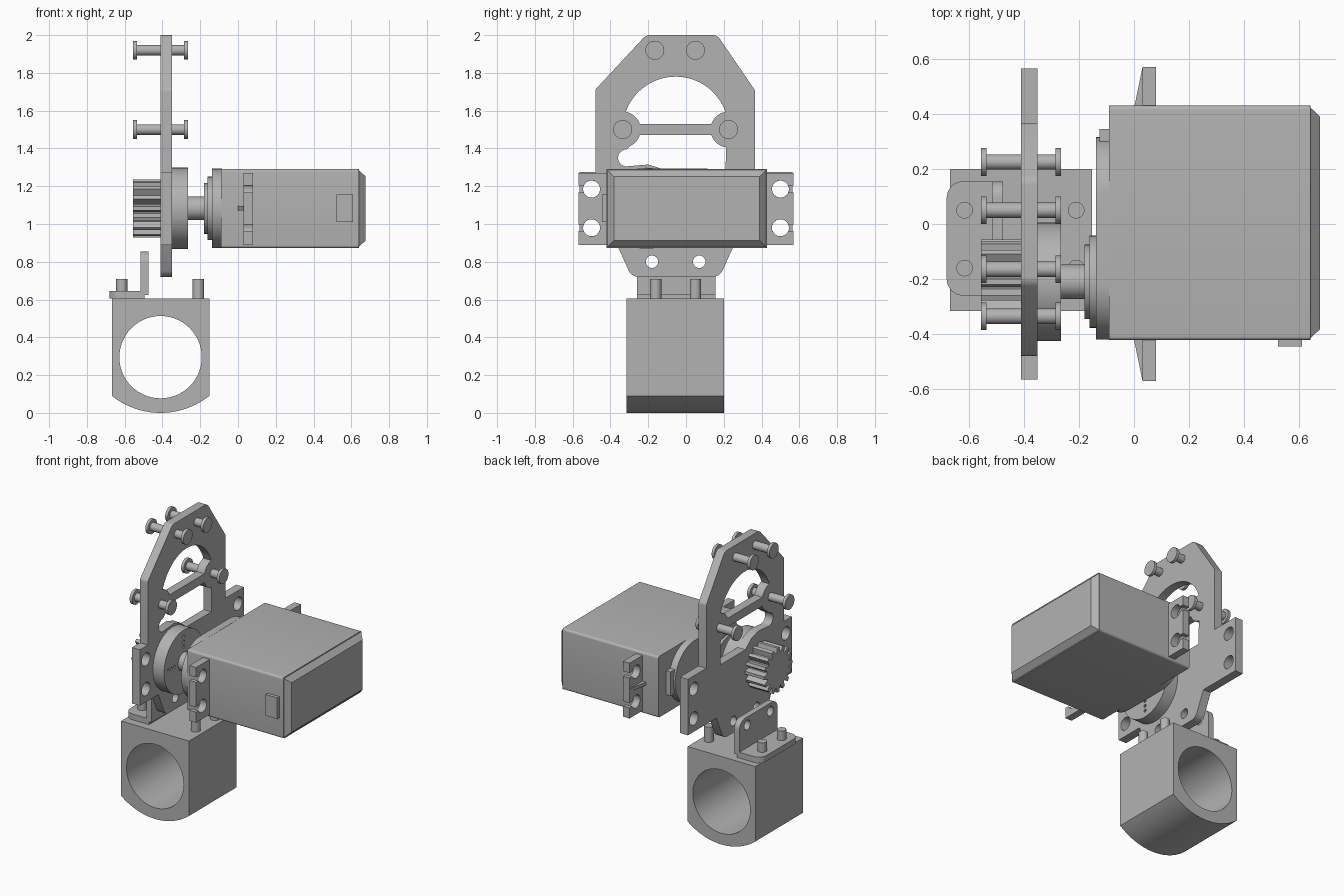
import bpy, bmesh
from math import pi, sin, cos, asin, radians
from mathutils import Vector

cube = bpy.data.objects.get("Cube")
if cube:
    bpy.data.objects.remove(cube, do_unlink=True)

grey = bpy.data.materials.new("plain grey")
grey.use_nodes = True
TONE = (0.45, 0.45, 0.45, 1)
grey.diffuse_color = TONE
grey.node_tree.nodes["Principled BSDF"].inputs["Base Color"].default_value = TONE


def finish(name, bm, bevel=0):
    """Turn a bmesh into a shaded, coloured object."""
    bmesh.ops.remove_doubles(bm, verts=bm.verts, dist=0.0001)
    bmesh.ops.recalc_face_normals(bm, faces=bm.faces)
    mesh = bpy.data.meshes.new(name)
    bm.to_mesh(mesh)
    bm.free()
    mesh.materials.append(grey)
    obj = bpy.data.objects.new(name, mesh)
    bpy.context.collection.objects.link(obj)
    if bevel:
        mod = obj.modifiers.new("soft edges", "BEVEL")
        mod.width, mod.segments = bevel, 3
    bpy.ops.object.select_all(action="DESELECT")
    obj.select_set(True)
    bpy.context.view_layer.objects.active = obj
    bpy.ops.object.shade_smooth_by_angle(angle=radians(30))
    return obj


def prism(name, axis, lo, hi, loops, bevel=0):
    """Extrude an outline with holes (first loop is the outside) along an axis."""
    curve = bpy.data.curves.new(name, "CURVE")
    curve.dimensions, curve.fill_mode = "2D", "BOTH"
    curve.extrude = (hi - lo) / 2
    for loop in loops:
        spline = curve.splines.new("POLY")
        spline.points.add(len(loop) - 1)
        for point, (u, v) in zip(spline.points, loop):
            point.co = (u, v, 0, 1)
        spline.use_cyclic_u = True
    helper = bpy.data.objects.new(name + " outline", curve)
    mesh = helper.to_mesh()
    bm = bmesh.new()
    bm.from_mesh(mesh)
    helper.to_mesh_clear()
    bpy.data.objects.remove(helper)
    bpy.data.curves.remove(curve)
    mid = (lo + hi) / 2
    for vert in bm.verts:
        u, v, w = vert.co
        w += mid
        vert.co = {"x": (w, u, v), "y": (u, w, v), "z": (u, v, w)}[axis]
    return finish(name, bm, bevel)


def arc(u, v, r, start=0, end=2 * pi, n=24):
    step = (end - start) / n
    full = abs(end - start) > 6.28
    return [(u + r * cos(start + i * step), v + r * sin(start + i * step))
            for i in range(n if full else n + 1)]


def rect(u0, u1, v0, v1, r=0):
    if not r:
        return [(u0, v0), (u1, v0), (u1, v1), (u0, v1)]
    corners = [(u1 - r, v1 - r), (u0 + r, v1 - r), (u0 + r, v0 + r), (u1 - r, v0 + r)]
    return [p for i, (u, v) in enumerate(corners)
            for p in arc(u, v, r, i * pi / 2, (i + 1) * pi / 2, 6)]


def disc(name, axis, lo, hi, u, v, r):
    return prism(name, axis, lo, hi, [arc(u, v, r, n=40)])


# Clamp block with a round bore and curved underside
BX, BZ = -0.41, 0.295
half = asin(0.258 / 0.415)
under = arc(BX, 0.415, 0.415, -pi / 2 - half, -pi / 2 + half, 20)
prism("clamp_block", "y", -0.315, 0.2,
      [under + [(-0.152, 0.605), (-0.668, 0.605)], arc(BX, BZ, 0.218, n=56)])

# Block pegs
for x in (-0.615, -0.21):
    for y in (-0.16, 0.05):
        disc("block_peg", "z", 0.6, 0.71, x, y, 0.03)

# Angle bracket on the block
screw_holes = [arc(y, 0.8, 0.033) for y in (-0.18, 0.07)]
foot = (arc(-0.62, 0.095, 0.06, pi / 2, pi, 8) + arc(-0.62, -0.2, 0.06, pi, 1.5 * pi, 8)
        + [(-0.495, -0.26), (-0.495, 0.155)])
prism("bracket_foot", "z", 0.605, 0.645, [foot])
wall = ([(-0.26, 0.625), (0.155, 0.625)] + arc(0.095, 0.795, 0.06, 0, pi / 2, 8)
        + arc(-0.2, 0.795, 0.06, pi / 2, pi, 8))
prism("bracket_wall", "x", -0.515, -0.475, [wall] + screw_holes)

# Mounting plate outline, symmetrical tower with wide ears
MID, BOSS_L, BOSS_R, BZ2 = -0.055, -0.335, 0.225, 1.5
outline = (arc(0.14, 0.78, 0.06, -pi / 2, -0.5, 6)
           + [(0.255, 0.89), (0.565, 0.89), (0.565, 1.275), (0.365, 1.275)]
           + arc(0.335, 1.7, 0.03, 0, pi / 4, 4) + arc(0.14, 1.95, 0.05, pi / 4, pi / 2, 4)
           + arc(-0.19, 1.95, 0.05, pi / 2, 0.75 * pi, 4)
           + arc(-0.45, 1.7, 0.03, 0.75 * pi, pi, 4)
           + [(-0.48, 1.275), (-0.565, 1.275), (-0.565, 0.89), (-0.365, 0.89)]
           + arc(-0.25, 0.78, 0.06, pi + 0.5, 1.5 * pi, 6))
ear_holes = [arc(y, z, 0.045) for y in (-0.5, 0.5) for z in (0.98, 1.185)]
# Arched window above the crossbar and stepped window below it
R = 0.095
bar, meet = asin(0.03 / R), 2 * asin(R / 0.56)
lift = pi / 2 - meet / 2
arch = (arc(MID, BZ2, 0.28, meet, pi - meet, 32)
        + arc(BOSS_L, BZ2, R, lift, bar, 8)
        + arc(BOSS_R, BZ2, R, pi - bar, pi - lift, 8))
lower = (arc(BOSS_R, BZ2, R, pi + bar, 1.5 * pi - 0.15, 8)
         + [(0.21, 1.24), (-0.06, 1.24), (-0.12, 1.29), (-0.2, 1.315)]
         + arc(-0.315, 1.35, 0.045, 1.5 * pi, pi / 2, 10)
         + arc(BOSS_L, BZ2, R, -1.1, -bar, 8))
prism("mounting_plate", "x", -0.41, -0.35, [outline, arch, lower] + ear_holes + screw_holes)

# Spool-shaped standoffs through the plate
for y, z in ((-0.165, 1.92), (0.05, 1.92), (BOSS_L, BZ2), (BOSS_R, BZ2)):
    disc("standoff_shank", "x", -0.54, -0.28, y, z, 0.028)
    for x in (-0.555, -0.285):
        disc("standoff_flange", "x", x, x + 0.02, y, z, 0.05)

# Output gear behind the plate
GY, GZ, TEETH = -0.21, 1.083, 16
teeth = []
for i in range(TEETH):
    for offset, r in ((-0.42, 0.118), (-0.17, 0.154), (0.17, 0.154), (0.42, 0.118)):
        a = (i + offset) * 2 * pi / TEETH
        teeth.append((GY + r * cos(a), GZ + r * sin(a)))
prism("gear", "x", -0.555, -0.4, [teeth])

# Servo horn with a cross of small holes
pin_holes = [arc(GY + d * cos(a), GZ + d * sin(a), 0.011, n=10)
             for a in (0, pi / 2, pi, 1.5 * pi) for d in (0.1, 0.135, 0.17)]
prism("servo_horn", "x", -0.35, -0.265, [arc(GY, GZ, 0.215, n=56)] + pin_holes)

# Servo shaft, collars and gearbox cover
disc("servo_shaft", "x", -0.27, -0.17, GY, GZ, 0.063)
disc("outer_collar", "x", -0.18, -0.15, GY, GZ, 0.135)
disc("inner_collar", "x", -0.162, -0.13, GY, GZ, 0.168)
cover = arc(GY, GZ, 0.21, pi / 2, 1.5 * pi, 28) + arc(0.105, GZ, 0.21, -pi / 2, pi / 2, 28)
prism("gearbox_cover", "x", -0.138, -0.085, [cover])
prism("cover_tab", "x", -0.125, -0.085, [rect(0.3, 0.345, 1.0, 1.165)])

# Servo case with a chamfered end
prism("servo_case", "x", -0.09, 0.64, [rect(-0.422, 0.43, 0.872, 1.292, 0.015)])
bm = bmesh.new()
bmesh.ops.create_cube(bm, size=1)
for v in bm.verts:
    inset = 0.04 if v.co.x > 0 else 0.002
    v.co = Vector((0.675 if v.co.x > 0 else 0.635,
                   0.43 - inset if v.co.y > 0 else -0.422 + inset,
                   1.292 - inset if v.co.z > 0 else 0.872 + inset))
finish("case_end", bm)
prism("cable_exit", "y", -0.445, -0.41, [rect(0.522, 0.61, 1.01, 1.155)])

# Servo mounting flanges with open screw slots and a thin rib
for s in (-1, 1):
    edge = [(s * 0.41, 0.89), (s * 0.57, 0.89)]
    for z in (0.98, 1.185):
        ring = arc(0, z, 0.045, -0.4, -2 * pi + 0.4, 24)
        edge += ([(s * 0.57, z - 0.0175)] + [(s * (0.5 + u), v) for u, v in ring]
                 + [(s * 0.57, z + 0.0175)])
    edge += [(s * 0.57, 1.27), (s * 0.41, 1.27)]
    prism("servo_flange", "x", 0.03, 0.08, [edge])
    prism("flange_rib", "z", 1.072, 1.094,
          [[(0, s * 0.42), (0.035, s * 0.42), (0.035, s * 0.565), (0.03, s * 0.565)]])
